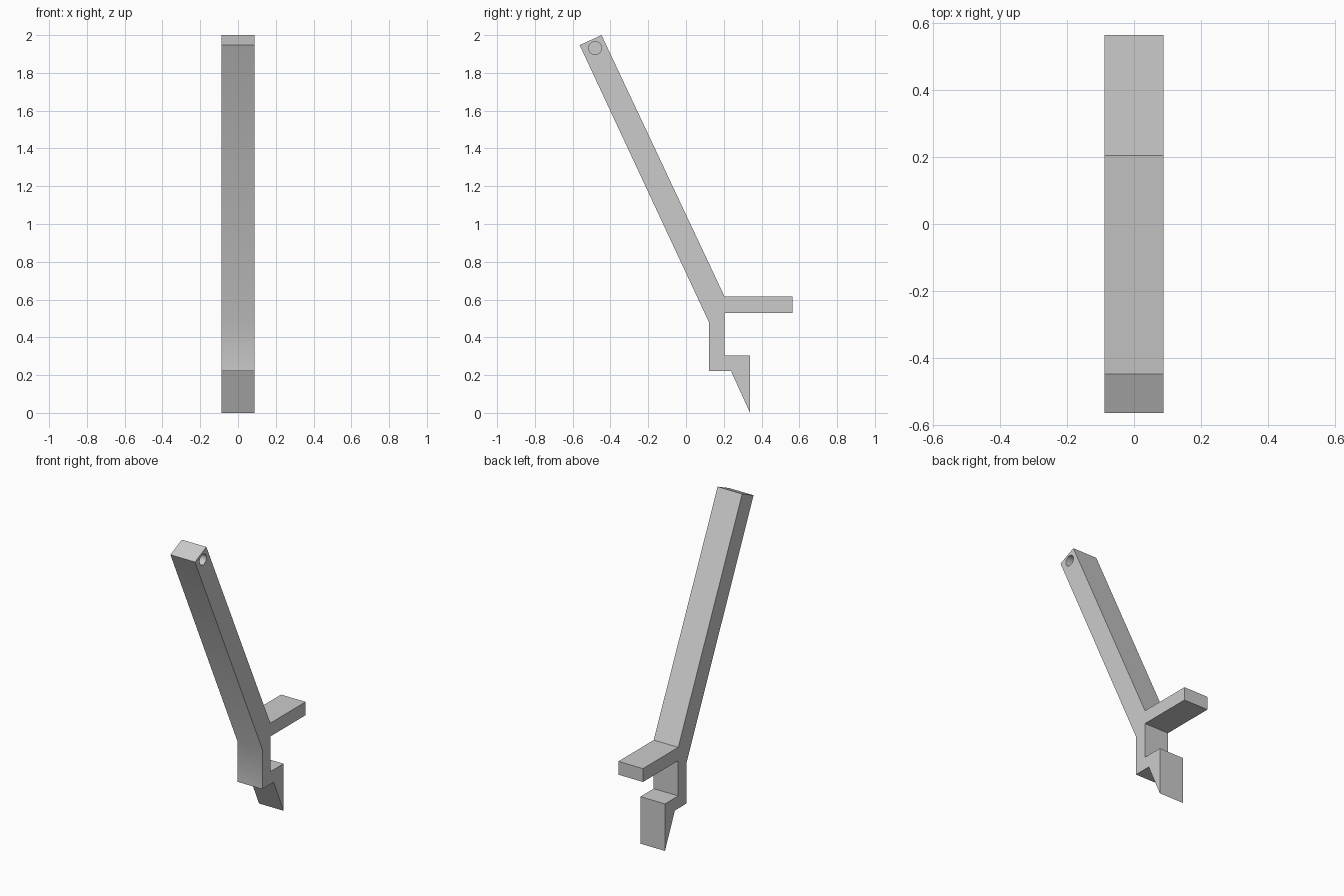
import bpy
import bmesh
import math

cube = bpy.data.objects.get("Cube")
if cube:
    bpy.data.objects.remove(cube, do_unlink=True)

HALF_WIDTH = 0.0875
HOLE_DEPTH = 0.12

grey = bpy.data.materials.new("plain grey")
grey.use_nodes = True
colour = (0.6, 0.6, 0.6, 1)
grey.diffuse_color = colour
grey.node_tree.nodes["Principled BSDF"].inputs["Base Color"].default_value = colour


def make_object(name, bm):
    bmesh.ops.recalc_face_normals(bm, faces=bm.faces)
    mesh = bpy.data.meshes.new(name)
    bm.to_mesh(mesh)
    bm.free()
    mesh.materials.append(grey)
    obj = bpy.data.objects.new(name, mesh)
    bpy.context.collection.objects.link(obj)
    return obj


# Lever body: side profile (y, z) with slanted arm, ledge and pointed foot
profile = [
    (-0.563, 1.947), (-0.447, 2.0),                   # arm tip
    (0.204, 0.616), (0.563, 0.616), (0.563, 0.53),    # ledge
    (0.204, 0.53), (0.204, 0.303),                    # back of stem
    (0.339, 0.303), (0.339, 0.0), (0.238, 0.222),     # pointed foot
    (0.122, 0.222), (0.122, 0.479),                   # front of stem
]
bm = bmesh.new()
side = bm.faces.new([bm.verts.new((-HALF_WIDTH, y, z)) for y, z in profile])
extruded = bmesh.ops.extrude_face_region(bm, geom=[side])["geom"]
bmesh.ops.translate(bm, vec=(2 * HALF_WIDTH, 0, 0),
                    verts=[v for v in extruded if isinstance(v, bmesh.types.BMVert)])
# Keep the first side as the far cap
if not side.is_valid or len(side.link_loops if hasattr(side, "link_loops") else side.loops) == 0:
    raise RuntimeError("side cap missing")
if any(e.is_boundary for e in bm.edges):
    bmesh.ops.holes_fill(bm, edges=[e for e in bm.edges if e.is_boundary], sides=0)
lever = make_object("lever_body", bm)

# Blind pivot hole near the arm tip
bm = bmesh.new()
bmesh.ops.create_cone(bm, cap_ends=True, segments=32, radius1=0.034,
                      radius2=0.034, depth=2 * HOLE_DEPTH)
cutter = make_object("pivot_hole_cutter", bm)
cutter.rotation_euler = (0, math.pi / 2, 0)
cutter.location = (HALF_WIDTH, -0.481, 1.931)
cutter.hide_render = True
bpy.context.view_layer.update()

cut = lever.modifiers.new("pivot hole", "BOOLEAN")
cut.operation = "DIFFERENCE"
cut.solver = "EXACT"
cut.object = cutter

bpy.ops.object.select_all(action="DESELECT")
lever.select_set(True)
bpy.context.view_layer.objects.active = lever
bpy.ops.object.modifier_apply(modifier=cut.name)
bpy.data.objects.remove(cutter, do_unlink=True)

# Soft bend where the arm meets the stem, sharp edges elsewhere
bpy.ops.object.shade_smooth_by_angle(angle=math.radians(30))
